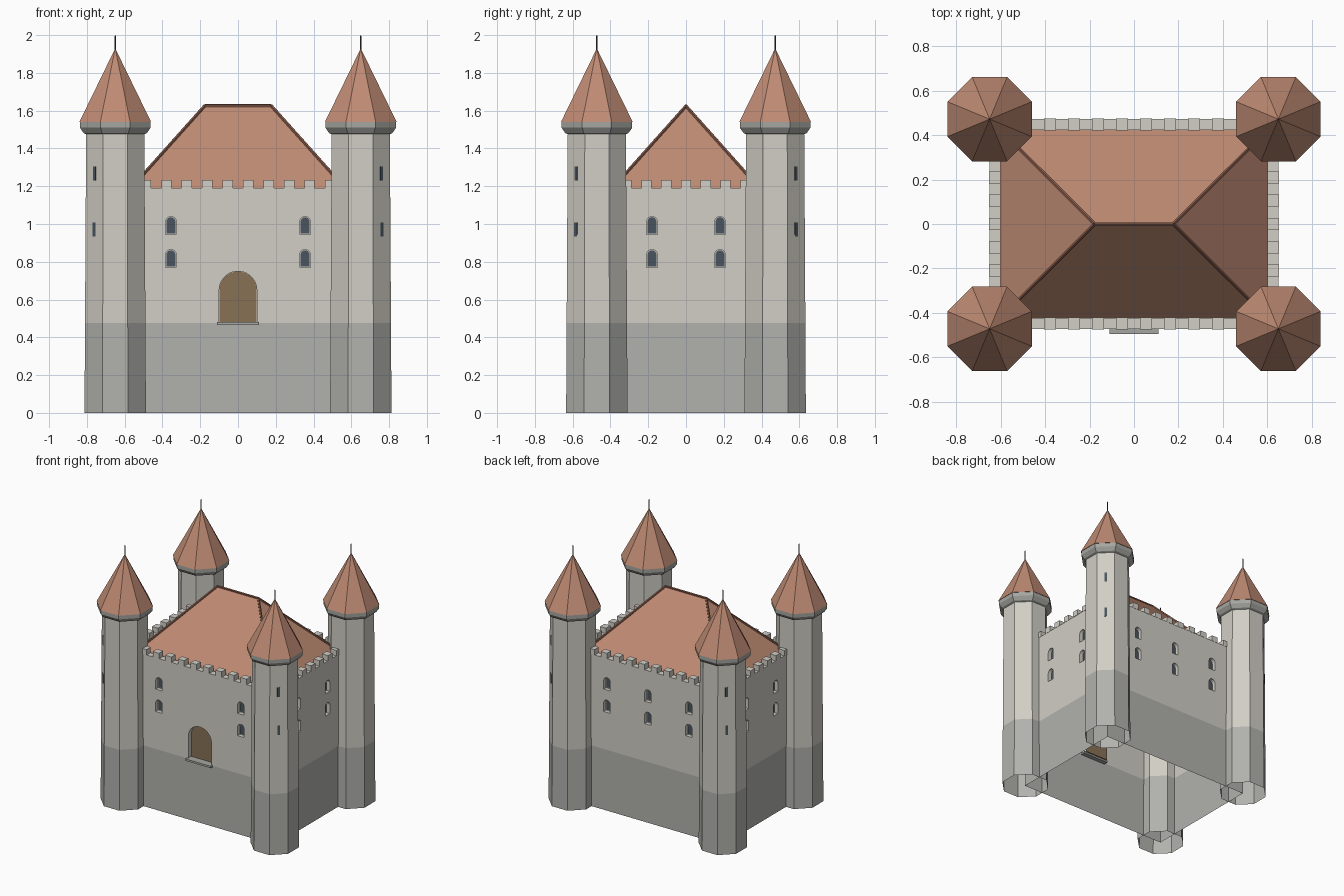
import bpy, bmesh
from math import pi, cos, sin, tan
from mathutils import Matrix, Vector

if "Cube" in bpy.data.objects:
    bpy.data.objects.remove(bpy.data.objects["Cube"])

W, D = 0.65, 0.472           # half width and depth of the walls (tower centres)
BAND = 0.475                 # top of the darker base course


def material(name, r, g, b):
    m = bpy.data.materials.new(name)
    m.diffuse_color = [(c / 255) ** 2.2 for c in (r, g, b)] + [1]
    m.use_nodes = True
    m.node_tree.nodes["Principled BSDF"].inputs["Base Color"].default_value = m.diffuse_color
    return m


STONE = material("stone", 208, 205, 196)
BASE = material("base_stone", 176, 176, 172)
TRIM = material("trim_stone", 165, 165, 160)
TILE = material("roof_tile", 190, 138, 115)
CAP = material("ridge_tile", 135, 92, 76)
GLASS = material("dark_glass", 75, 85, 95)
WOOD = material("door_wood", 135, 113, 86)
IRON = material("iron", 70, 70, 72)


def finish(name, bm, mat, fix=True):
    if fix:
        bmesh.ops.recalc_face_normals(bm, faces=bm.faces)
    me = bpy.data.meshes.new(name)
    bm.to_mesh(me)
    bm.free()
    ob = bpy.data.objects.new(name, me)
    bpy.context.collection.objects.link(ob)
    if mat:
        me.materials.append(mat)
    return ob


def add_box(bm, lo, hi):
    lo, hi = Vector(lo), Vector(hi)
    size = hi - lo
    m = Matrix.Translation((lo + hi) / 2) @ Matrix.Diagonal((*size, 1))
    bmesh.ops.create_cube(bm, size=1, matrix=m)


def add_rings(bm, rings, cx, cy, n=8):
    """Open n-sided tube through (apothem, z) rings; apothem 0 closes to a point."""
    prev = None
    for a, z in rings:
        r = a / cos(pi / n)
        cur = [bm.verts.new((cx + r * cos((k + .5) * 2 * pi / n),
                             cy + r * sin((k + .5) * 2 * pi / n), z))
               for k in range(n if a else 1)]
        if prev:
            for k in range(n):
                j = (k + 1) % n
                bm.faces.new((prev[k], prev[j], cur[j], cur[k]) if a
                             else (prev[k], prev[j], cur[0]))
        prev = cur


def add_arch(bm, side, u, z0, z1, w, d0, d1, n=8):
    """Arched prism on a wall: side = quarter turns from the front, d = distance from centre."""
    r = w / 2
    pts = [(-r, z0), (r, z0)] + [(r * cos(pi * k / n), z1 - r + r * sin(pi * k / n))
                                 for k in range(n + 1)]
    rot = Matrix.Rotation(side * pi / 2, 3, 'Z')
    a, b = ([bm.verts.new(rot @ Vector((u + x, -d, z))) for x, z in pts] for d in (d0, d1))
    bm.faces.new(a)
    bm.faces.new(b[::-1])
    for k in range(len(pts)):
        j = (k + 1) % len(pts)
        bm.faces.new((a[k], b[k], b[j], a[j]))


# window layout: (side, position along wall, distance of wall from centre)
spots = [(0, u, D) for u in (-.355, .355)] + [(2, u, D) for u in (-.355, 0, .355)]
spots += [(s, u, W) for s in (1, 3) for u in (-.18, .18)]
openings = [(s, u, z, z + .096, .056, d) for s, u, d in spots for z in (.769, .944)]

# recess cutters and window panes
cut, panes = bmesh.new(), bmesh.new()
for s, u, z0, z1, w, d in openings:
    add_arch(cut, s, u, z0, z1, w, d - .03, d + .03)
    add_arch(panes, s, u, z0 + .006, z1 - .004, w - .008, d - .035, d - .027)
add_arch(cut, 0, 0, BAND + .003, .75, .2, D - .04, D + .03, 14)
cutter = finish("recess_cutter", cut, None)
cutter.hide_render = True
finish("window_panes", panes, GLASS)

# upper walls with recesses, open underneath
bm = bmesh.new()
add_box(bm, (-W, -D, BAND), (W, D, 1.15))
walls = finish("upper_walls", bm, STONE)
mod = walls.modifiers.new("recesses", 'BOOLEAN')
mod.operation, mod.solver, mod.object = 'DIFFERENCE', 'EXACT', cutter
evaluated = walls.evaluated_get(bpy.context.evaluated_depsgraph_get())
mesh = bpy.data.meshes.new_from_object(evaluated)
walls.modifiers.clear()
walls.data = mesh
bpy.data.objects.remove(cutter)
bm = bmesh.new()
bm.from_mesh(mesh)
under = [f for f in bm.faces if all(v.co.z < BAND + .001 for v in f.verts)]
bmesh.ops.delete(bm, geom=under, context='FACES')
bm.to_mesh(mesh)
bm.free()

# base course, open tube
bm = bmesh.new()
add_box(bm, (-W, -D, 0), (W, D, BAND))
bmesh.ops.delete(bm, geom=[f for f in bm.faces if abs(f.normal.z) > .5
                           or abs(f.calc_center_median().z - BAND / 2) > .1], context='FACES')
finish("base_walls", bm, BASE, False)

# door and step
bm = bmesh.new()
add_arch(bm, 0, 0, BAND + .003, .749, .198, D - .045, D - .036, 14)
finish("door", bm, WOOD)
bm = bmesh.new()
add_box(bm, (-.11, -.495, .465), (.11, -D + .035, .48))
finish("door_step", bm, TRIM)

# parapet and merlons
bm, mer = bmesh.new(), bmesh.new()
T = .048
for s in (-1, 1):
    y0, y1 = sorted((s * D, s * (D - T)))
    x0, x1 = sorted((s * W, s * (W - T)))
    add_box(bm, (-W, y0, 1.15), (W, y1, 1.19))
    add_box(bm, (x0, -D + T, 1.15), (x1, D - T, 1.19))
    for k in range(12):
        c = (k - 5.5) * 2 * W / 12
        add_box(mer, (c - .027, y0 - .002, 1.188), (c + .027, y1 + .002, 1.233))
    for k in range(9):
        c = (k - 4) * 2 * D / 9
        add_box(mer, (x0 - .002, c - .027, 1.188), (x1 + .002, c + .027, 1.233))
finish("parapet", bm, STONE)
finish("merlons", mer, STONE)

# hipped roof with ridge and hip caps
ex, ey, rx, ez, rz = W - T, D - T, .177, 1.151, 1.625
bm = bmesh.new()
e = [bm.verts.new((x * ex, y * ey, ez)) for x, y in ((-1, -1), (1, -1), (1, 1), (-1, 1))]
l, r = bm.verts.new((-rx, 0, rz)), bm.verts.new((rx, 0, rz))
for f in ((e[0], e[1], r, l), (e[1], e[2], r), (e[2], e[3], l, r), (e[3], e[0], l)):
    bm.faces.new(f)
hips = [(v.co.copy(), (l if v.co.x < 0 else r).co.copy()) for v in e]
hips.append((l.co.copy(), r.co.copy()))
finish("main_roof", bm, TILE)
bm = bmesh.new()
for a, b in hips:
    v = b - a
    m = Matrix.Translation((a + b) / 2) @ v.to_track_quat('Z', 'Y').to_matrix().to_4x4()
    bmesh.ops.create_cone(bm, cap_ends=True, segments=6, radius1=.009, radius2=.009,
                          depth=v.length, matrix=m)
finish("ridge_caps", bm, CAP)

# corner towers
for sx, xn in ((-1, "left"), (1, "right")):
    for sy, yn in ((-1, "front"), (1, "back")):
        cx, cy, tag = sx * W, sy * D, f"{yn}_{xn}"
        for part, mat, rings in (
                ("tower_base", BASE, [(.1625, 0), (.160, BAND)]),
                ("tower_shaft", STONE, [(.160, BAND), (.154, 1.48)]),
                ("tower_cornice", TRIM, [(.153, 1.475), (.168, 1.482), (.187, 1.51), (.187, 1.54)]),
                ("tower_roof", TILE, [(.15, 1.538), (.19, 1.54), (0, 1.93)])):
            bm = bmesh.new()
            add_rings(bm, rings, cx, cy)
            finish(f"{part}_{tag}", bm, mat)
        bm = bmesh.new()
        add_rings(bm, [(.003, 1.9), (.003, 1.995), (0, 2.0)], cx, cy, 6)
        finish(f"spire_rod_{tag}", bm, IRON)
        # arrow slits on the outward diagonal face
        bm = bmesh.new()
        for z in (.971, 1.268):
            a = .160 - .006 * (z - BAND) / (1.48 - BAND)
            m = (Matrix.Translation((cx + sx * a * cos(pi / 4), cy + sy * a * sin(pi / 4), z))
                 @ Matrix.Rotation(sx * sy * pi / 4, 4, 'Z') @ Matrix.Diagonal((.004, .021, .075, 1)))
            bmesh.ops.create_cube(bm, size=1, matrix=m)
        finish(f"arrow_slits_{tag}", bm, GLASS)
